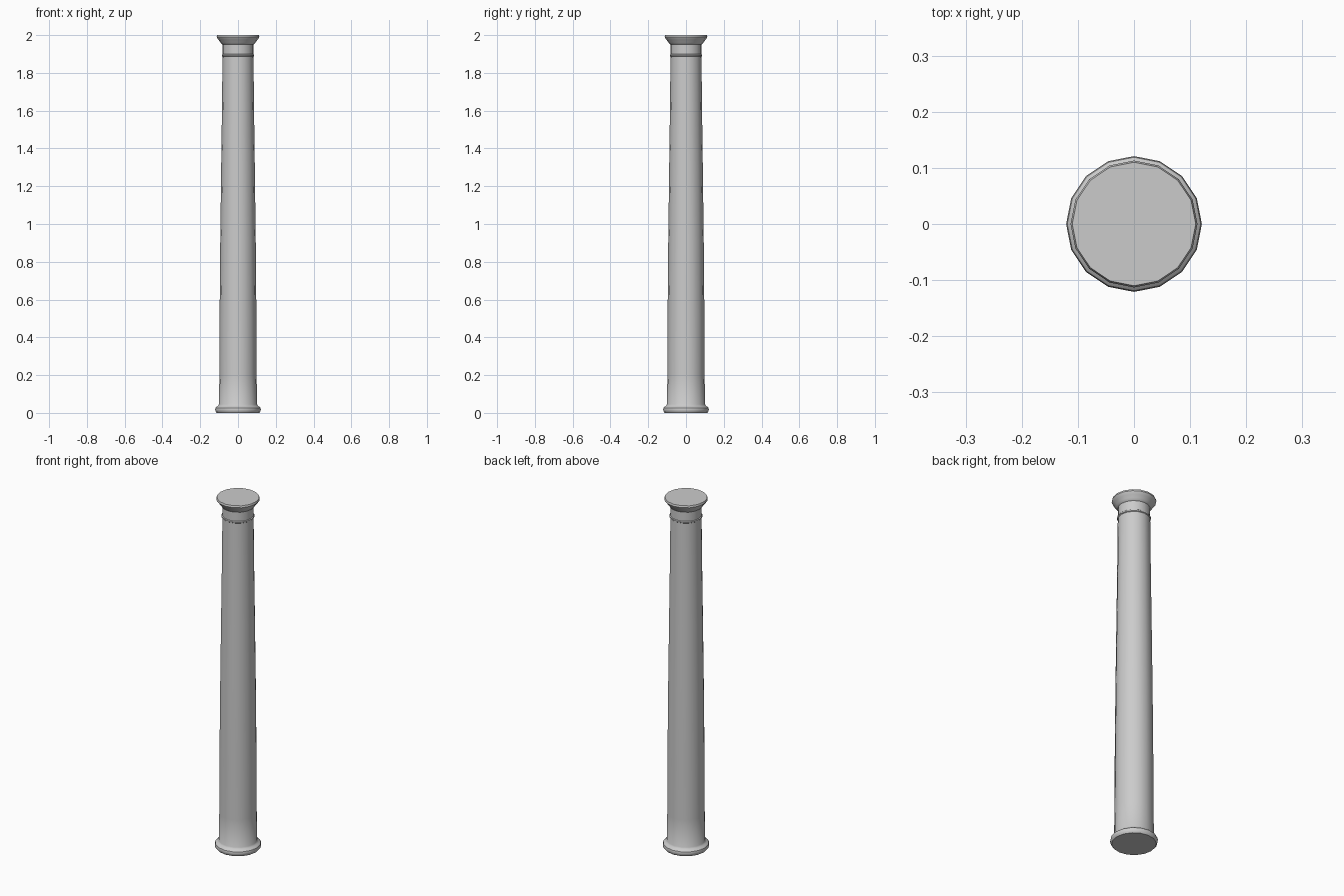
import bpy, bmesh, math

if "Cube" in bpy.data.objects:
    bpy.data.objects.remove(bpy.data.objects["Cube"])

SIDES = 16


def lathe(name, profile):
    """Turn a (radius, height) profile into a capped 16-sided solid."""
    bm = bmesh.new()
    rings = []
    for r, z in profile:
        rings.append([bm.verts.new((r * math.cos(2 * math.pi * i / SIDES),
                                    r * math.sin(2 * math.pi * i / SIDES), z))
                      for i in range(SIDES)])
    for low, high in zip(rings, rings[1:]):
        for i in range(SIDES):
            j = (i + 1) % SIDES
            bm.faces.new((low[i], low[j], high[j], high[i]))
    bm.faces.new(rings[0][::-1])
    bm.faces.new(rings[-1])
    mesh = bpy.data.meshes.new(name)
    bm.to_mesh(mesh)
    bm.free()
    obj = bpy.data.objects.new(name, mesh)
    bpy.context.collection.objects.link(obj)
    bpy.ops.object.select_all(action='DESELECT')
    obj.select_set(True)
    bpy.context.view_layer.objects.active = obj
    bpy.ops.object.shade_smooth_by_angle(angle=math.radians(35))
    return obj


# One continuous turned profile: rounded base, tapering shaft, neck ring, flared capital
base = [(0.113, 0.0), (0.119, 0.008), (0.121, 0.018), (0.119, 0.027),
        (0.112, 0.033), (0.106, 0.037), (0.101, 0.045)]
shaft = [(0.0985, 0.20), (0.0975, 0.50), (0.094, 0.90), (0.089, 1.30),
         (0.085, 1.60), (0.082, 1.887)]
neck = [(0.086, 1.890), (0.086, 1.896), (0.082, 1.899), (0.082, 1.950)]
capital = [(0.087, 1.953), (0.093, 1.962), (0.103, 1.975),
           (0.110, 1.984), (0.113, 1.990), (0.110, 2.0)]
lathe("column", base + shaft + neck + capital)
